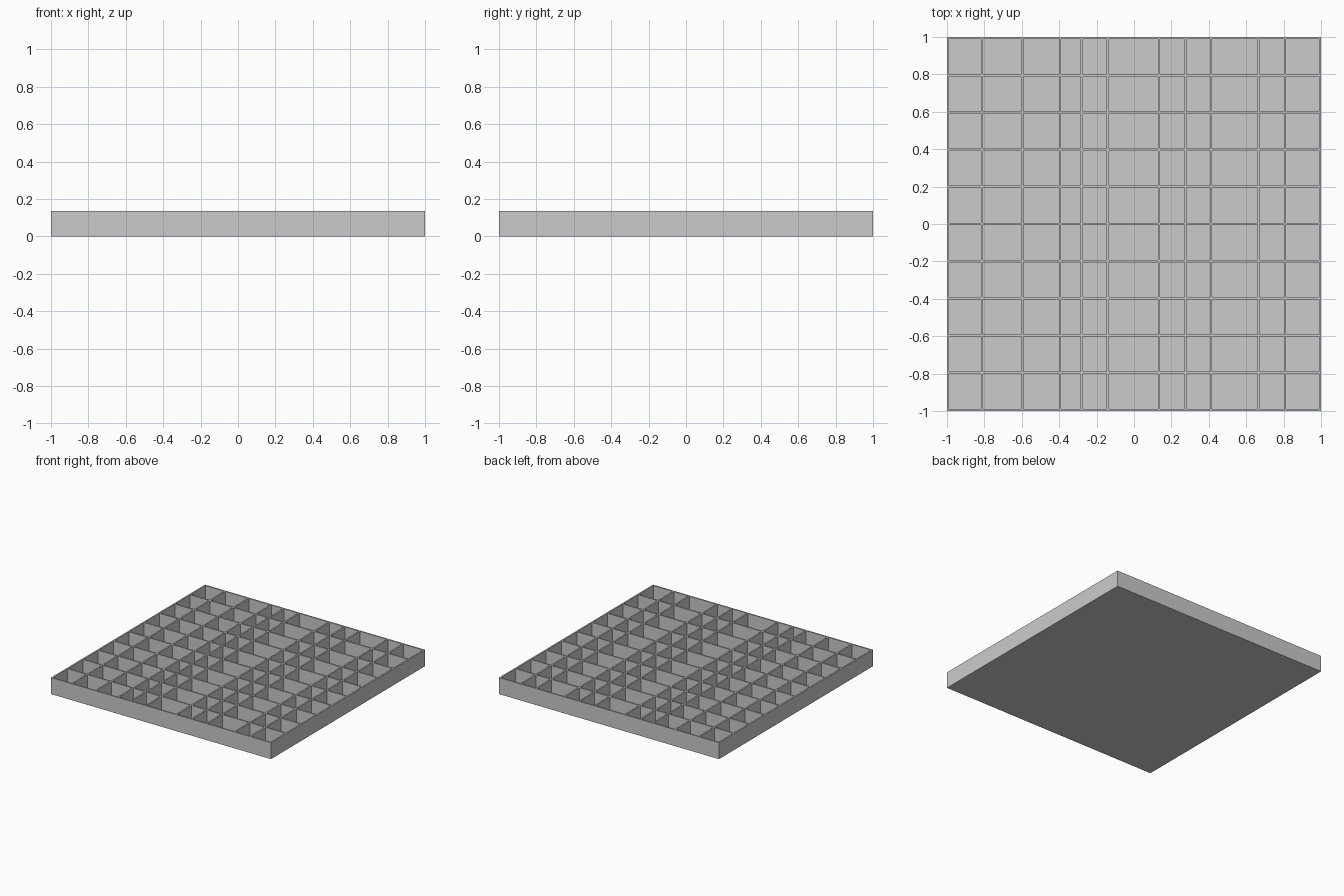
import bpy
import bmesh

cube = bpy.data.objects.get("Cube")
if cube:
    bpy.data.objects.remove(cube, do_unlink=True)

HEIGHT = 0.135
FLOOR = 0.015
WALL = 0.012
ROWS = 10
# Centre lines of the inner dividers between columns
DIVIDERS_X = [-0.813, -0.597, -0.395, -0.279, -0.14,
              0.134, 0.275, 0.412, 0.666, 0.807]

material = bpy.data.materials.new("plain grey")
material.use_nodes = True
grey = (0.6, 0.6, 0.6, 1)
material.diffuse_color = grey
material.node_tree.nodes["Principled BSDF"].inputs["Base Color"].default_value = grey


def wall_edges(centres):
    """Both faces of every wall, including the outer rim."""
    edge = 1 - WALL / 2
    return [c + side * WALL / 2 for c in [-edge, *centres, edge] for side in (-1, 1)]


xs = wall_edges(DIVIDERS_X)
pitch = (2 - WALL) / ROWS
ys = wall_edges([(i - ROWS / 2) * pitch for i in range(1, ROWS)])

bm = bmesh.new()

# Top surface: wall tops and cell openings as one lattice
verts = [[bm.verts.new((x, y, HEIGHT)) for y in ys] for x in xs]
cells = []
for i in range(len(xs) - 1):
    for j in range(len(ys) - 1):
        face = bm.faces.new((verts[i][j], verts[i + 1][j],
                             verts[i + 1][j + 1], verts[i][j + 1]))
        if i % 2 and j % 2:
            cells.append(face)

# Outer sides and underside
rim = [e for e in bm.edges if e.is_boundary]
skirt = bmesh.ops.extrude_edge_only(bm, edges=rim)["geom"]
for v in skirt:
    if isinstance(v, bmesh.types.BMVert):
        v.co.z = 0
bmesh.ops.contextual_create(bm, geom=[e for e in bm.edges if e.is_boundary])

# Sink every compartment to the floor
sunk = bmesh.ops.extrude_discrete_faces(bm, faces=cells)["faces"]
for face in sunk:
    for v in face.verts:
        v.co.z = FLOOR

bmesh.ops.recalc_face_normals(bm, faces=bm.faces)
mesh = bpy.data.meshes.new("compartment_tray")
bm.to_mesh(mesh)
bm.free()
mesh.materials.append(material)
tray = bpy.data.objects.new("compartment_tray", mesh)
bpy.context.collection.objects.link(tray)
